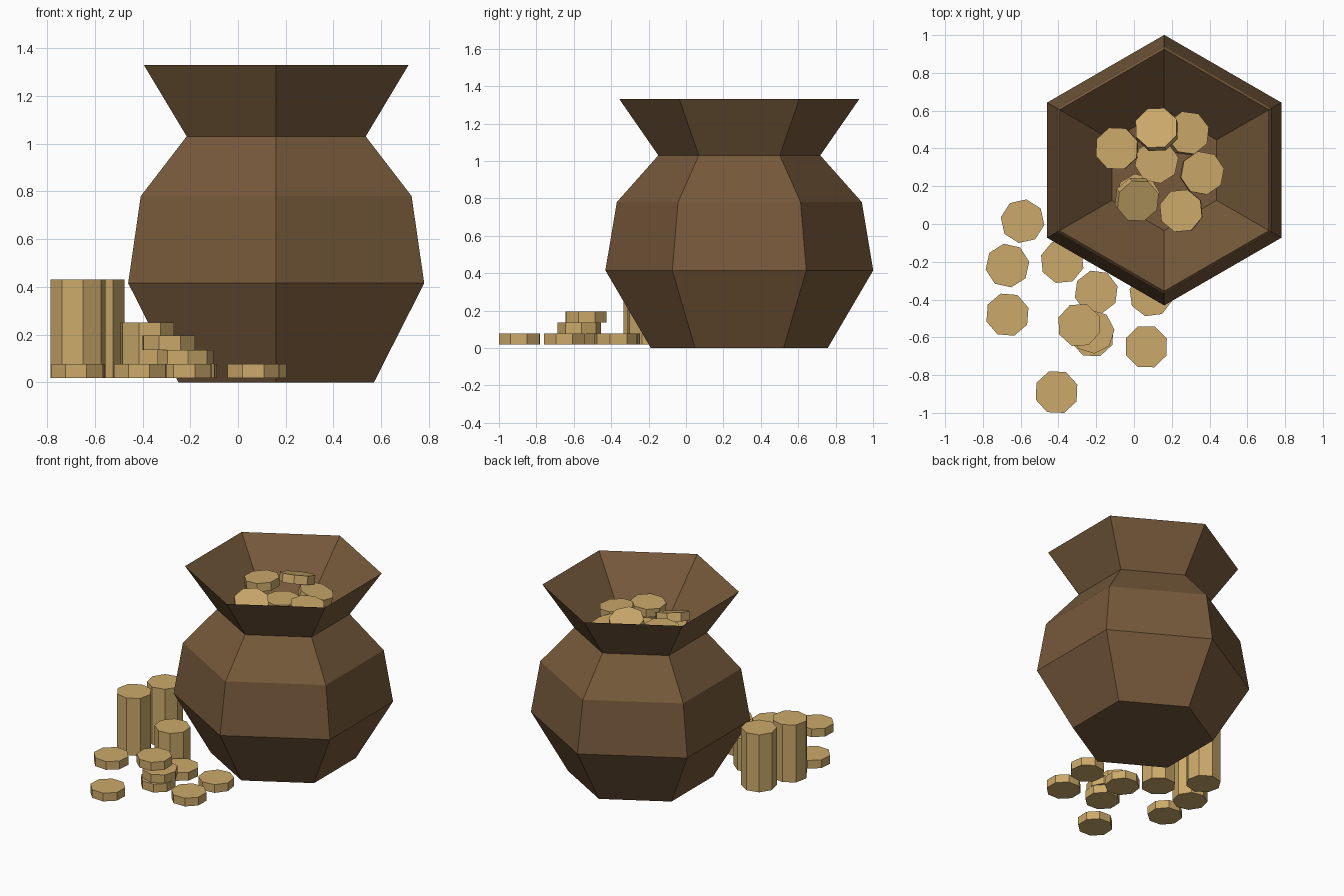
import bpy
import bmesh
from math import radians, cos, sin, pi

if "Cube" in bpy.data.objects:
    bpy.data.objects.remove(bpy.data.objects["Cube"], do_unlink=True)


def material(name, rgb):
    m = bpy.data.materials.new(name)
    m.use_nodes = True
    m.diffuse_color = (*rgb, 1)
    bsdf = m.node_tree.nodes["Principled BSDF"]
    bsdf.inputs["Base Color"].default_value = (*rgb, 1)
    bsdf.inputs["Roughness"].default_value = 0.9
    return m


brown = material("brown clay", (0.18, 0.1, 0.043))
gold = material("dull gold", (0.6, 0.4, 0.145))


def lathe(name, profile, sides, mat, start=0.0):
    """Flat-sided turned solid from (radius, height) points, closed at both ends."""
    bm = bmesh.new()
    rings = []
    for r, z in profile:
        angles = [start + 2 * pi * i / sides for i in range(sides)]
        rings.append([bm.verts.new((r * cos(a), r * sin(a), z)) for a in angles])
    for low, high in zip(rings, rings[1:]):
        for i in range(sides):
            j = (i + 1) % sides
            bm.faces.new((low[i], low[j], high[j], high[i]))
    bm.faces.new(rings[0][::-1])
    bm.faces.new(rings[-1])
    mesh = bpy.data.meshes.new(name)
    bm.to_mesh(mesh)
    bm.free()
    mesh.materials.append(mat)
    ob = bpy.data.objects.new(name, mesh)
    bpy.context.collection.objects.link(ob)
    return ob


# Six-sided pot: outside wall up to a sharp rim, then the funnel inside
pot = lathe("pot", [(0.473, 0), (0.716, 0.415), (0.655, 0.78), (0.433, 1.03),
                    (0.641, 1.33), (0.32, 1.0)], 6, brown, radians(30))
pot.location = (0.16, 0.285, 0)

RADIUS, THICK, GROUND = 0.117, 0.059, 0.018


def coin(name, x, y, z, turn=0, tilt=(0, 0), height=THICK):
    """Eight-sided coin or column of coins, with z at its base."""
    half = height / 2
    ob = lathe(name, [(RADIUS, -half), (RADIUS, half)], 8, gold, radians(turn))
    ob.location = (x, y, z + half)
    ob.rotation_euler = (radians(tilt[0]), radians(tilt[1]), 0)


# Single coins lying on the ground
for x, y, turn in [(-0.41, -0.89, 20), (-0.67, -0.48, 18), (0.065, -0.65, 22),
                   (-0.2, -0.36, 15), (0.09, -0.375, 30)]:
    coin("ground_coin", x, y, GROUND, turn)

# Straight columns of coins
for x, y, turn, top in [(-0.59, 0.015, 35), (-0.67, -0.22, 10), (-0.38, -0.2, 28)] and [
        (-0.59, 0.015, 35, 0.43), (-0.67, -0.22, 10, 0.43), (-0.38, -0.2, 28, 0.25)]:
    coin("coin_column", x, y, GROUND, turn, height=top - GROUND)

# Small uneven pile of three
for level, (x, y, turn) in enumerate([(-0.22, -0.59, 20), (-0.22, -0.57, 5),
                                      (-0.29, -0.535, 25)]):
    coin("piled_coin", x, y, GROUND + level * THICK, turn)

# Loose coins filling the mouth of the pot
for x, y, z, turn, tilt in [
        (0.12, 0.33, 1.04, 10, (0, 0)),
        (-0.09, 0.40, 1.11, 20, (0, -4)),
        (0.28, 0.48, 1.08, 15, (-6, 14)),
        (0.12, 0.50, 1.15, 25, (-18, -6)),
        (0.36, 0.27, 1.09, 12, (0, 5)),
        (0.25, 0.07, 1.07, 28, (0, -3)),
        (0.02, 0.15, 1.02, 8, (0, 0)),
        (0.015, 0.13, 1.08, 20, (16, 14))]:
    coin("pot_coin", x, y, z, turn, tilt)
